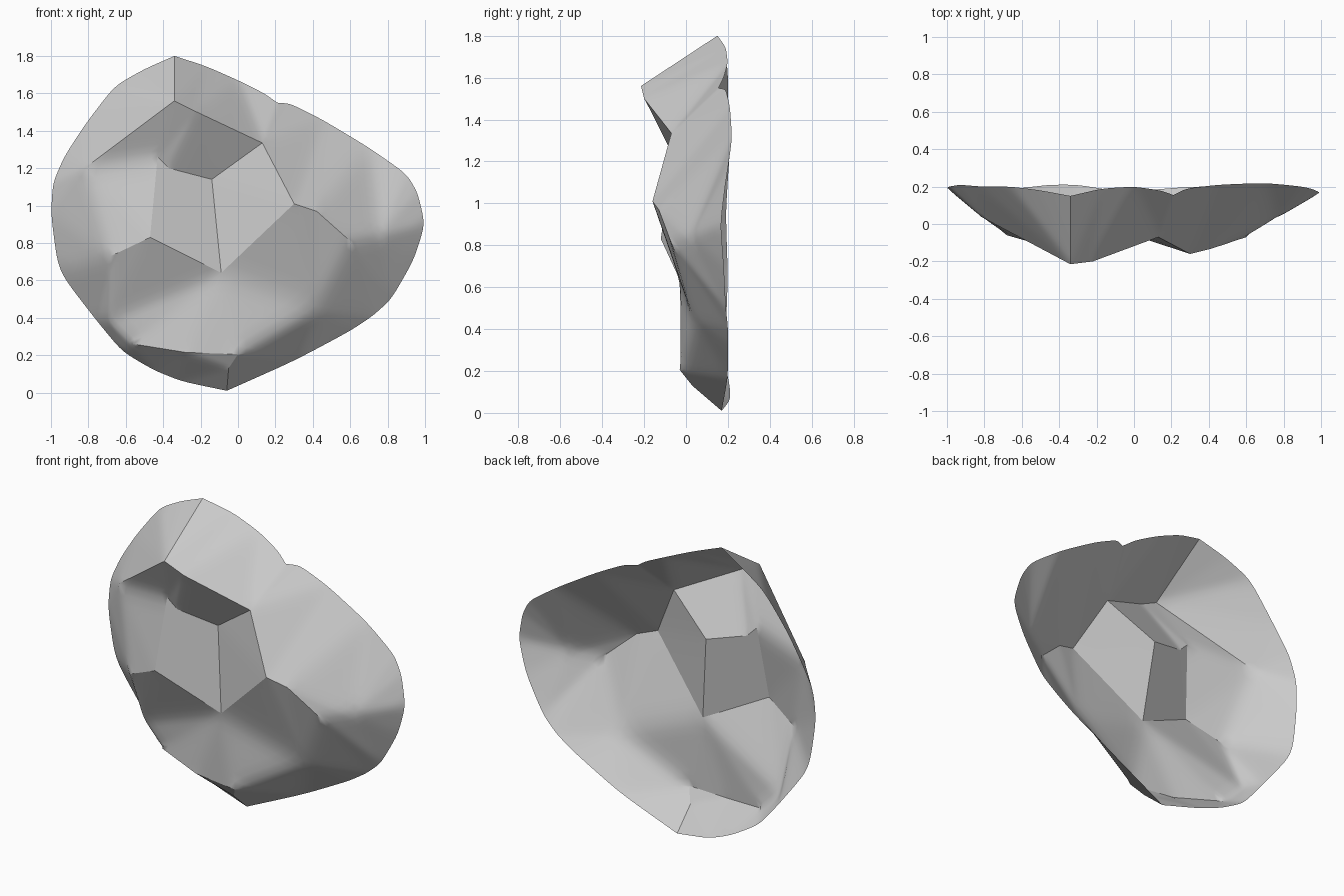
import bpy, bmesh
from mathutils import Vector
from mathutils.geometry import delaunay_2d_cdt

cube = bpy.data.objects.get("Cube")
if cube:
    bpy.data.objects.remove(cube, do_unlink=True)

# Outer rim of the open rock shell, counter-clockwise from the top corner
rim = [(-.34, .15, 1.80), (-.50, .18, 1.73), (-.66, .20, 1.64), (-.82, .20, 1.43),
       (-.93, .21, 1.26), (-.99, .20, 1.12), (-1.0, .19, .95), (-.96, .20, .65),
       (-.76, .19, .39), (-.62, .19, .22), (-.45, .21, .12), (-.30, .21, .06),
       (-.06, .17, .01), (.30, .20, .17), (.60, .20, .33), (.72, .20, .41),
       (.82, .19, .50), (.94, .18, .71), (1.0, .165, .90), (.96, .185, 1.07),
       (.90, .20, 1.17), (.70, .22, 1.31), (.45, .21, 1.46), (.28, .19, 1.545),
       (.21, .155, 1.55), (.14, .18, 1.60), (.0, .20, 1.67), (-.17, .19, 1.745)]

# Corners of the broken facets inside the rim
corners = {
    "peak": (-.34, -.215, 1.56), "brow": (-.22, -.20, 1.50), "brow_end": (.13, -.07, 1.335),
    "shoulder": (-.82, .04, 1.20), "notch_a": (-.43, -.06, 1.26), "notch_b": (-.37, -.05, 1.20),
    "pit": (-.14, .01, 1.14), "centre": (-.09, -.032, .64), "cheek": (-.47, -.12, .83),
    "cheek_end": (-.68, -.06, .73), "bulge": (.30, -.16, 1.01), "bulge_b": (.42, -.13, .97),
    "bulge_end": (.60, -.07, .81), "fade": (.75, .02, .84), "hip": (.42, .035, .45),
    "chin": (.0, -.03, .205), "chin_low": (-.05, .03, .13), "jaw": (-.28, .0, .215),
    "jaw_end": (-.56, .08, .26), "flank": (-.69, .09, .39),
}
names = list(corners)
points = [Vector(p) for p in rim] + [Vector(p) for p in corners.values()]


def index(key):
    return key if isinstance(key, int) else len(rim) + names.index(key)


def chain(*keys):
    ids = [index(k) for k in keys]
    return list(zip(ids, ids[1:]))


# Hard creases stay sharp, soft ones are rounded
hard = (chain(0, "peak", "brow", "brow_end", "pit", "notch_b", "notch_a", "cheek", "centre", "pit")
        + chain("shoulder", "peak") + chain("cheek", "cheek_end")
        + chain("brow_end", "bulge", "centre") + chain("bulge", "bulge_b", "bulge_end")
        + chain(12, "chin_low", "chin", "jaw", "jaw_end"))
soft = (chain(5, "shoulder", "notch_a") + chain("shoulder", "cheek_end", "flank", "centre")
        + chain(7, "cheek_end") + chain("brow", "notch_b")
        + chain("chin", "centre", "hip", "chin") + chain(15, "hip", "bulge_end", "fade", 18)
        + chain("brow_end", 24) + chain("flank", "jaw_end", 9))
border = [(i, (i + 1) % len(rim)) for i in range(len(rim))]

# Triangulate the facets in the front plane, then lift them to their depths
flat = [Vector((p.x, p.z)) for p in points]
verts2d, _, faces, origin, _, _ = delaunay_2d_cdt(flat, border + hard + soft, [], 1, 1e-5)
bm = bmesh.new()
verts = [bm.verts.new(points[o[0]]) for o in origin]
source = [o[0] for o in origin]
for f in faces:
    bm.faces.new([verts[i] for i in f])
hard_set = {frozenset(e) for e in hard}
lookup = {v: s for v, s in zip(verts, source)}
for e in bm.edges:
    e.smooth = frozenset(lookup[v] for v in e.verts) not in hard_set
fixed = {points[i].copy().freeze() for i in (0, 12, 24)}

# Refine, keeping the creases in place
bmesh.ops.subdivide_edges(bm, edges=bm.edges[:], cuts=7, use_grid_fill=True)
bmesh.ops.triangulate(bm, faces=[f for f in bm.faces if len(f.verts) > 4])

# Round the rim between its three pinned corners
rim_verts = [v for v in bm.verts if v.is_boundary
             and all((v.co - p).length > 1e-4 for p in fixed)]
for _ in range(6):
    moved = {}
    for v in rim_verts:
        near = [e.other_vert(v).co for e in v.link_edges if e.is_boundary]
        moved[v] = v.co * .5 + (near[0] + near[1]) * .25
    for v, co in moved.items():
        v.co = co

# Soften the remaining folds
loose = [v for v in bm.verts if not v.is_boundary and all(e.smooth for e in v.link_edges)]
for _ in range(3):
    bmesh.ops.smooth_vert(bm, verts=loose, factor=.5,
                          use_axis_x=True, use_axis_y=True, use_axis_z=True)
for f in bm.faces:
    f.smooth = True
    f.normal_update()
if sum(f.normal.y * f.calc_area() for f in bm.faces) > 0:
    bmesh.ops.reverse_faces(bm, faces=bm.faces[:])

mesh = bpy.data.meshes.new("rock_shell")
bm.to_mesh(mesh)
bm.free()
rock = bpy.data.objects.new("rock_shell", mesh)
bpy.context.collection.objects.link(rock)

# Plain grey stone
stone = bpy.data.materials.new("grey_stone")
stone.use_nodes = True
colour = (.6, .6, .6, 1)
stone.diffuse_color = colour
stone.node_tree.nodes["Principled BSDF"].inputs["Base Color"].default_value = colour
mesh.materials.append(stone)
